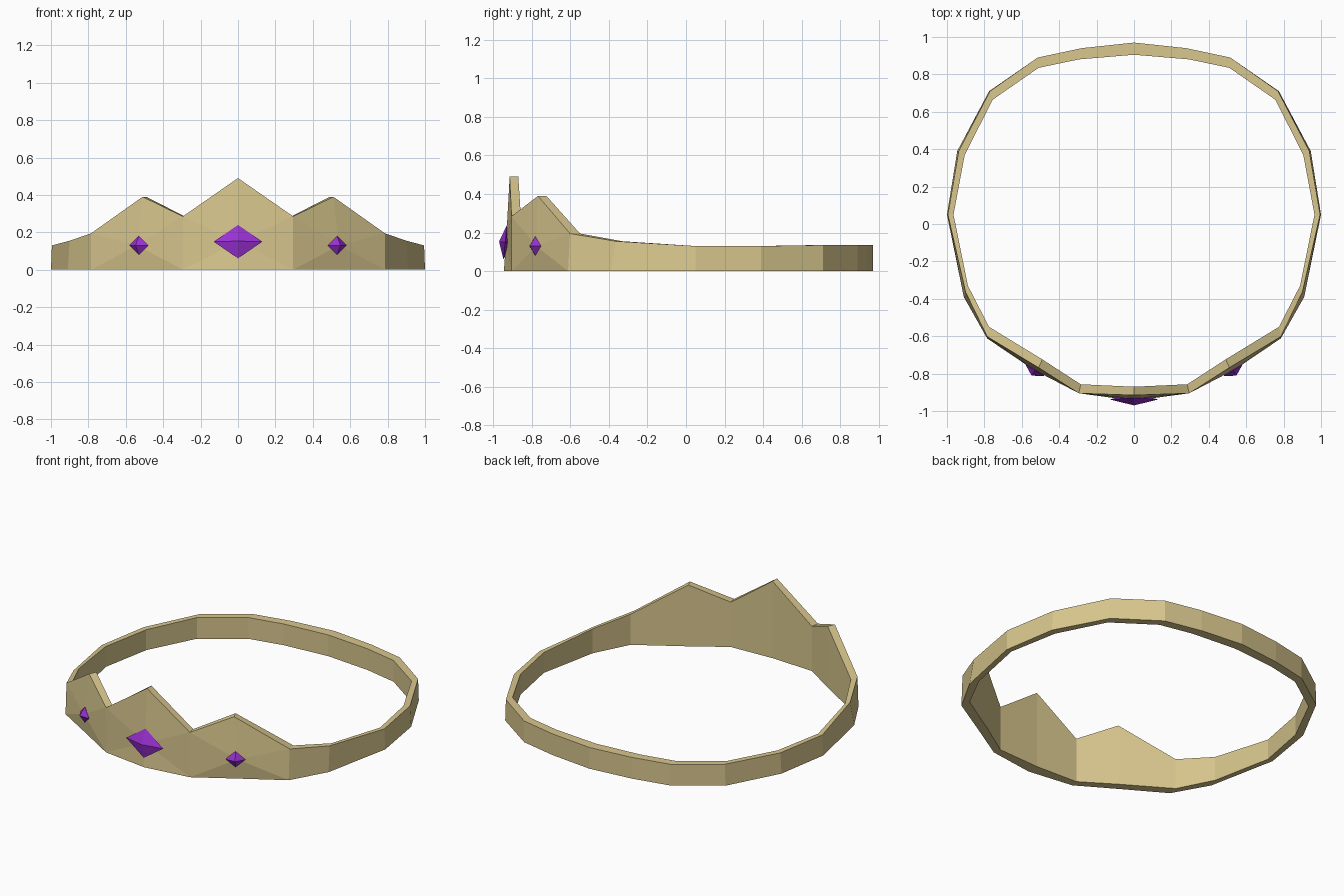
import bpy, bmesh
from mathutils import Matrix, Vector

if "Cube" in bpy.data.objects:
    bpy.data.objects.remove(bpy.data.objects["Cube"])


def material(name, colour):
    m = bpy.data.materials.new(name)
    m.diffuse_color = (*colour, 1)
    m.use_nodes = True
    m.node_tree.nodes["Principled BSDF"].inputs["Base Color"].default_value = m.diffuse_color
    return m


gold = material("pale gold", (0.69, 0.57, 0.27))
purple = material("purple gem", (0.32, 0.03, 0.64))


def make_object(name, bm, mat):
    bmesh.ops.recalc_face_normals(bm, faces=bm.faces)
    me = bpy.data.meshes.new(name)
    bm.to_mesh(me)
    bm.free()
    me.materials.append(mat)
    ob = bpy.data.objects.new(name, me)
    bpy.context.collection.objects.link(ob)
    return ob


# Right half of the band, front to back:
# outer bottom xy, outer top xy, inner xy, height
columns = [
    ((0, -.945), (0, -.915), (0, -.87), .49),
    ((.295, -.905), (.295, -.905), (.285, -.857), .285),
    ((.54, -.757), (.51, -.768), (.49, -.724), .39),
    ((.785, -.612), (.785, -.602), (.775, -.55), .195),
    ((.91, -.39), (.9, -.365), (.888, -.33), .155),
    ((1, .05), (.995, .05), (.965, .05), .13),
    ((.945, .39), (.937, .39), (.905, .37), .13),
    ((.775, .71), (.77, .71), (.755, .665), .135),
    ((.515, .89), (.515, .89), (.51, .835), .135),
    ((.28, .94), (.28, .94), (.295, .88), .135),
    ((0, .97), (0, .97), (0, .905), .135),
]
bm = bmesh.new()
rings = []
for ob_, ot, inn, h in columns:
    rings.append([bm.verts.new(p) for p in
                  ((*ob_, 0), (*ot, h), (*inn, h), (*inn, 0))])


def fan(centre, loop):
    c = bm.verts.new(centre)
    for a, b in zip(loop, loop[1:]):
        bm.faces.new((c, a, b))


for i, (a, b) in enumerate(zip(rings, rings[1:])):
    for k in range(4):
        if k == 0 and i < 3:
            continue          # front panels are bulged below
        n = (k + 1) % 4
        bm.faces.new((a[k], b[k], b[n], a[n]))

# Bulged front panels behind the gems
r = rings
fan((0, -.934, .15), [r[0][0], r[1][0], r[1][1], r[0][1]])
fan((.54, -.777, .13), [r[1][0], r[2][0], r[3][0], r[3][1],
                        r[2][1], r[1][1], r[1][0]])
band = make_object("tiara_band", bm, gold)
mir = band.modifiers.new("Mirror", 'MIRROR')
mir.use_clip = True
mir.merge_threshold = 0.001


# Gems: stretched octahedra
def gem(name, centre, size, turn, tilt):
    bm = bmesh.new()
    mat = (Matrix.Translation(centre) @ Matrix.Rotation(turn, 4, 'Z')
           @ Matrix.Rotation(tilt, 4, 'X'))
    for axis in range(3):
        for s in (-1, 1):
            v = Vector((0, 0, 0))
            v[axis] = s * size[axis]
            bm.verts.new(mat @ v)
    bmesh.ops.convex_hull(bm, input=bm.verts)
    make_object(name, bm, purple)


gem("centre_gem", (0, -.938, .15), (.13, .032, .09), 0, -.1)
for side, label in ((1, "right_gem"), (-1, "left_gem")):
    gem(label, (side * .53, -.782, .13), (.058, .034, .05), side * .54, 0)
